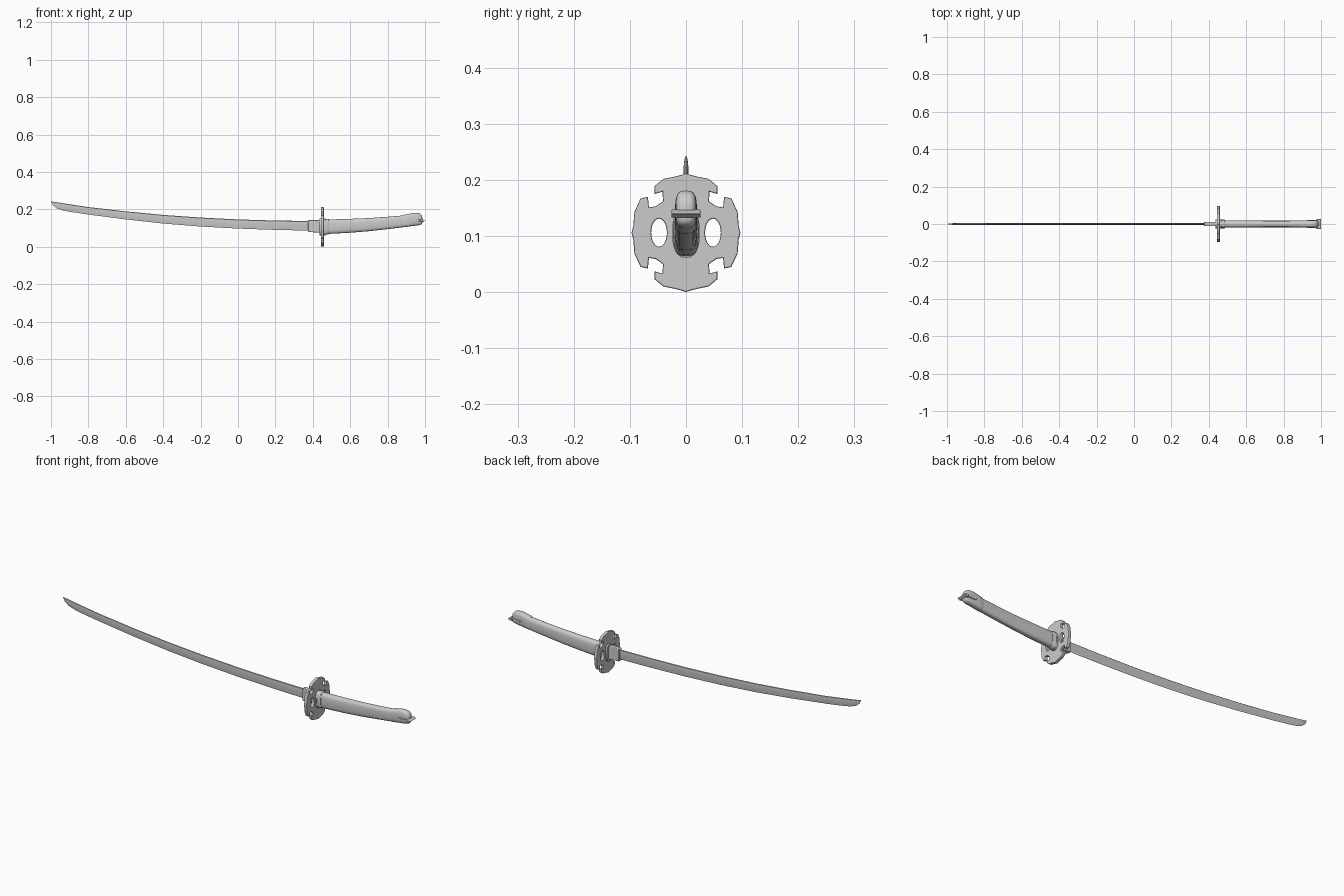
import bpy, bmesh, math

if "Cube" in bpy.data.objects:
    bpy.data.objects.remove(bpy.data.objects["Cube"])


def finish(ob, angle=35):
    bpy.ops.object.select_all(action='DESELECT')
    ob.select_set(True)
    bpy.context.view_layer.objects.active = ob
    bpy.ops.object.shade_smooth_by_angle(angle=math.radians(angle))


def loft(name, rings, angle=35):
    """Skin a list of closed rings (same point count) and cap both ends."""
    bm = bmesh.new()
    vr = [[bm.verts.new(p) for p in r] for r in rings]
    n = len(rings[0])
    for a, b in zip(vr, vr[1:]):
        for i in range(n):
            j = (i + 1) % n
            bm.faces.new((a[i], a[j], b[j], b[i]))
    bm.faces.new(vr[0])
    bm.faces.new(vr[-1])
    bmesh.ops.recalc_face_normals(bm, faces=bm.faces)
    me = bpy.data.meshes.new(name)
    bm.to_mesh(me)
    bm.free()
    ob = bpy.data.objects.new(name, me)
    bpy.context.collection.objects.link(ob)
    finish(ob, angle)
    return ob


def oval(x, top, bot, hy, n=24, e=0.65):
    """Rounded-box ring at x; e < 1 makes it squarer."""
    zc, hz = (top + bot) / 2, (top - bot) / 2
    ring = []
    for i in range(n):
        c, s = math.cos(math.tau * i / n), math.sin(math.tau * i / n)
        ring.append((x, hy * math.copysign(abs(c) ** e, c),
                     zc + hz * math.copysign(abs(s) ** e, s)))
    return ring


def prism(name, pts, half, bevel):
    """Side profile in x-z given thickness along y, with soft edges."""
    ob = loft(name, [[(x, y, z) for x, z in pts] for y in (-half, half)])
    m = ob.modifiers.new("bevel", 'BEVEL')
    m.width, m.segments = bevel, 2
    return ob


# Blade: flat spine, ridge line and sharp lower edge
blade = [(-1, .243, .242), (-.99, .241, .222), (-.97, .238, .206), (-.94, .233, .195),
         (-.9, .227, .187), (-.8, .212, .172), (-.6, .189, .146), (-.4, .170, .124),
         (-.2, .156, .108), (0, .146, .097), (.2, .140, .090), (.44, .137, .085)]
rings = []
for x, t, b in blade:
    h = t - b
    w = .0045 * min(1, h / .035)
    rings.append([(x, 0, t), (x, w * .7, t - .06 * h), (x, w, t - .4 * h), (x, 0, b),
                  (x, -w, t - .4 * h), (x, -w * .7, t - .06 * h)])
loft("blade", rings, 20)

# Collar at the root of the blade
prism("blade_collar", [(.375, .079), (.375, .143), (.437, .142), (.437, .075)], .012, .003)

# Guard: lobed plate with corner notches and two oval holes
quarter = [(.097, 0), (.094, .012), (.092, .037), (.081, .061), (.068, .064), (.066, .045),
           (.054, .047), (.041, .056), (.042, .073), (.056, .069), (.056, .083),
           (.040, .096), (.020, .100), (.008, .103), (0, .106)]
half = quarter + [(-y, z) for y, z in quarter[-2::-1]]
outline = half + [(y, -z) for y, z in half[-2:0:-1]]
hole = [(.014 * math.cos(math.tau * i / 24), .025 * math.sin(math.tau * i / 24)) for i in range(24)]
cu = bpy.data.curves.new("guard", 'CURVE')
cu.dimensions, cu.fill_mode = '2D', 'BOTH'
cu.extrude, cu.bevel_depth, cu.bevel_resolution, cu.offset = .0055, .0025, 1, -.0025
for loop in (outline, [(y + .048, z) for y, z in hole], [(y - .048, z) for y, z in hole]):
    sp = cu.splines.new('POLY')
    sp.points.add(len(loop) - 1)
    for p, (y, z) in zip(sp.points, loop):
        p.co = (y, z, 0, 1)
    sp.use_cyclic_u = True
guard = bpy.data.objects.new("guard", cu)
bpy.context.collection.objects.link(guard)
guard.location = (.451, 0, .106)
guard.rotation_euler = (math.pi / 2, 0, math.pi / 2)
bpy.ops.object.select_all(action='DESELECT')
guard.select_set(True)
bpy.context.view_layer.objects.active = guard
bpy.ops.object.convert(target='MESH')
finish(bpy.context.view_layer.objects.active)

# Spacer washers either side of the guard and the ferrule
loft("guard_spacer", [oval(x, .150, .061, .025, e=.85) for x in (.435, .467)])
loft("ferrule", [oval(.465, .147, .066, .021), oval(.467, .149, .064, .023),
                 oval(.484, .149, .066, .023), oval(.487, .147, .068, .021)])

# Handle, gently waisted and curved
loft("handle", [oval(*s) for s in [
    (.47, .146, .068, .020), (.53, .147, .071, .020), (.6, .149, .075, .019),
    (.7, .153, .083, .0175), (.8, .160, .094, .0175), (.92, .170, .109, .018)]])

# Pommel cap
loft("pommel", [oval(*s) for s in [
    (.885, .168, .105, .018), (.89, .171, .104, .0195), (.915, .176, .108, .0195),
    (.935, .181, .111, .0195), (.962, .181, .114, .019), (.974, .177, .117, .018),
    (.982, .168, .121, .015), (.986, .158, .128, .010)]], 45)

# Strap on the sides of the pommel and pointed cross bar at its end
prism("pommel_strap", [(.925, .139), (.932, .143), (.985, .145), (.985, .136), (.932, .135)], .0215, .001)
prism("pommel_bar", [(.975, .134), (.980, .147), (.990, .146), (1, .140), (.990, .133)], .026, .001)
